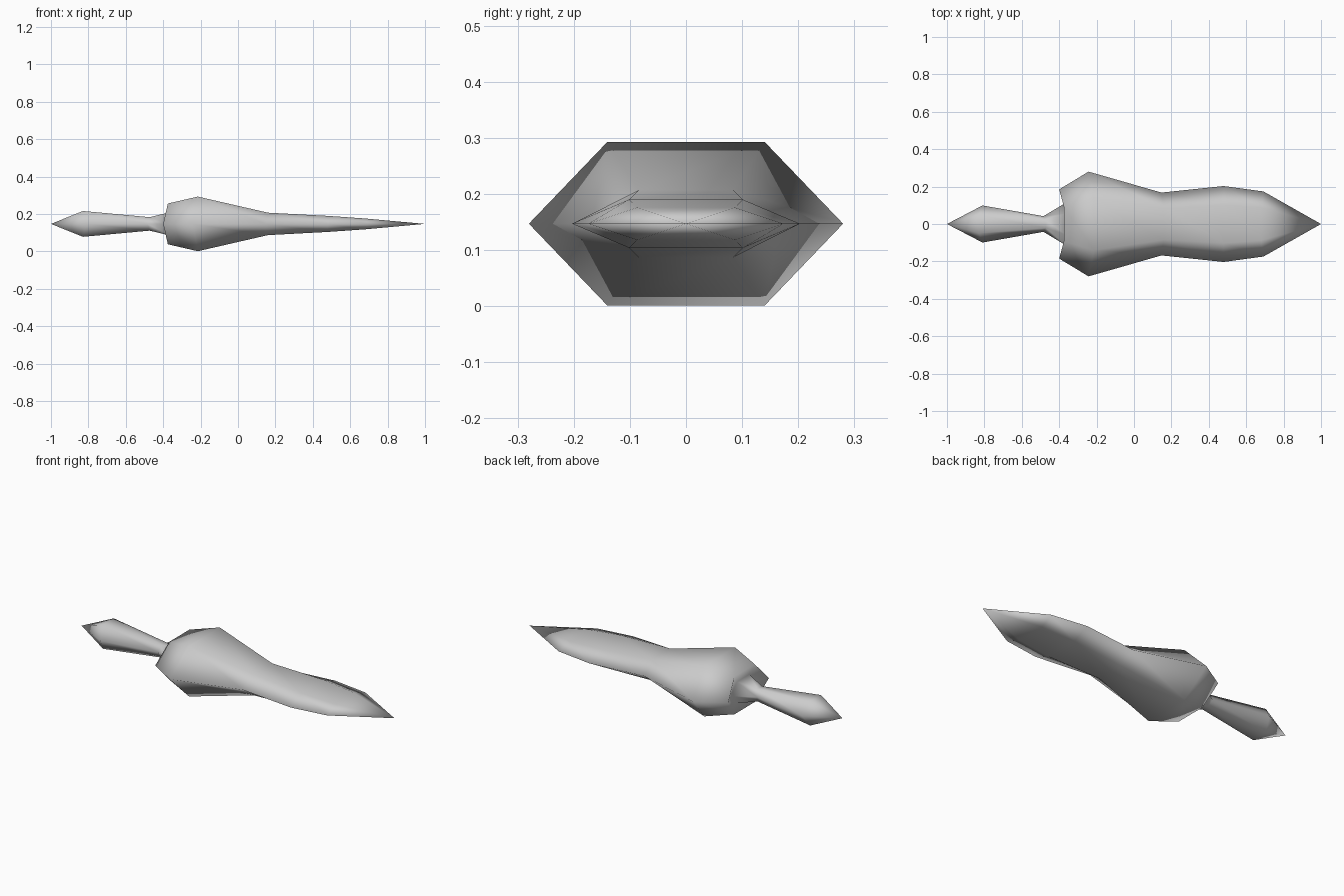
import bpy, bmesh

if "Cube" in bpy.data.objects:
    bpy.data.objects.remove(bpy.data.objects["Cube"])

MID = 0.147  # height of the long axis

grey = bpy.data.materials.new("plain grey")
grey.diffuse_color = (0.6, 0.6, 0.6, 1)
grey.use_nodes = True
grey.node_tree.nodes["Principled BSDF"].inputs["Base Color"].default_value = grey.diffuse_color

# Six-sided sections: (x of side corners, x of top/bottom edges, half width, half height)
sections = [
    (-0.81, -0.829, 0.099, 0.069),   # pommel
    (-0.484, -0.472, 0.042, 0.036),  # neck
    (-0.365, -0.365, 0.113, 0.062),  # flared root
    (-0.40, -0.375, 0.185, 0.109),   # rear rim of the guard
    (-0.243, -0.215, 0.28, 0.146),   # widest part of the guard
    (0.147, 0.16, 0.168, 0.06),      # waist
    (0.479, 0.479, 0.203, 0.043),    # blade belly
    (0.692, 0.68, 0.174, 0.029),     # blade shoulder
]


def ring(bm, xs, xt, w, h):
    pts = [(xs, w, 0), (xt, w / 2, h), (xt, -w / 2, h),
           (xs, -w, 0), (xt, -w / 2, -h), (xt, w / 2, -h)]
    return [bm.verts.new((x, y, MID + z)) for x, y, z in pts]


# One continuous loft with a point at both ends
bm = bmesh.new()
tail = bm.verts.new((-1, 0, MID))
tip = bm.verts.new((1, 0, MID))
rings = [ring(bm, *s) for s in sections]
for i in range(6):
    j = (i + 1) % 6
    bm.faces.new((tail, rings[0][i], rings[0][j]))
    bm.faces.new((tip, rings[-1][j], rings[-1][i]))
    for a, b in zip(rings, rings[1:]):
        bm.faces.new((a[i], b[i], b[j], a[j]))
bmesh.ops.recalc_face_normals(bm, faces=bm.faces)
for f in bm.faces:
    f.smooth = True

mesh = bpy.data.meshes.new("dagger")
bm.to_mesh(mesh)
bm.free()
mesh.materials.append(grey)
bpy.context.collection.objects.link(bpy.data.objects.new("dagger", mesh))
